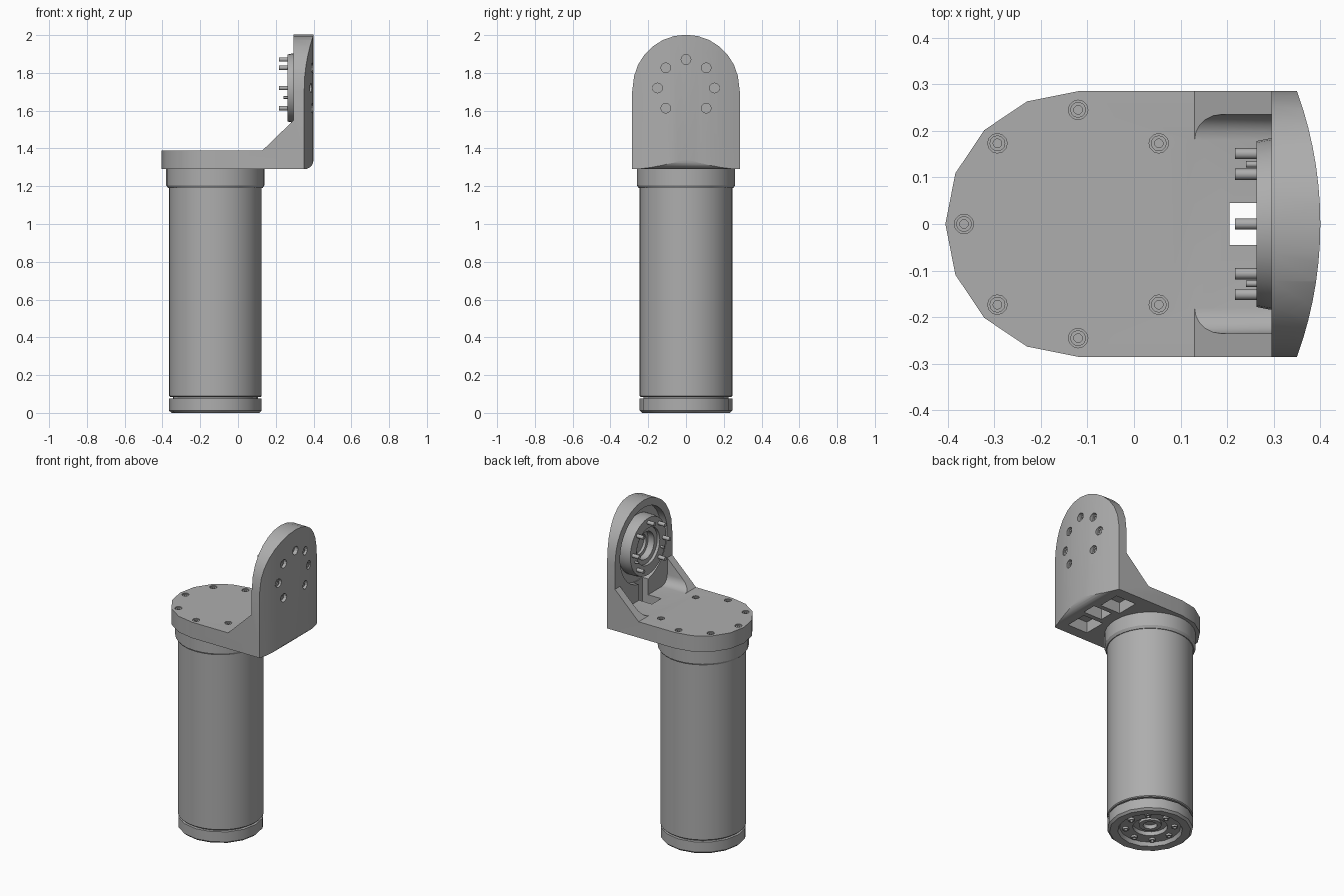
import bpy, bmesh
from math import sin, cos, pi, radians, asin
from mathutils import Matrix

if "Cube" in bpy.data.objects:
    bpy.data.objects.remove(bpy.data.objects["Cube"])

grey = bpy.data.materials.new("machined grey")
grey.use_nodes = True
COLOUR = (0.42, 0.42, 0.42, 1)
grey.diffuse_color = COLOUR
grey.node_tree.nodes["Principled BSDF"].inputs["Base Color"].default_value = COLOUR

AXIS_X = -0.12      # motor axis
HUB_Z = 1.72        # output hub height
HALF_W = 0.285      # bracket half width


def finish(name, bm):
    bmesh.ops.remove_doubles(bm, verts=bm.verts, dist=1e-5)
    bmesh.ops.recalc_face_normals(bm, faces=bm.faces)
    mesh = bpy.data.meshes.new(name)
    bm.to_mesh(mesh)
    bm.free()
    mesh.materials.append(grey)
    ob = bpy.data.objects.new(name, mesh)
    bpy.context.collection.objects.link(ob)
    return ob


def prism(name, pts, axis, lo, hi):
    """Extrude a 2D outline along an axis."""
    place = {"X": lambda u, v, w: (w, u, v),
             "Y": lambda u, v, w: (u, w, v),
             "Z": lambda u, v, w: (u, v, w)}[axis]
    bm = bmesh.new()
    a = [bm.verts.new(place(u, v, lo)) for u, v in pts]
    b = [bm.verts.new(place(u, v, hi)) for u, v in pts]
    bm.faces.new(a)
    bm.faces.new(b)
    for i in range(len(pts)):
        j = (i + 1) % len(pts)
        bm.faces.new((a[i], a[j], b[j], b[i]))
    return finish(name, bm)


def arc(cx, cy, r, start, end, n):
    return [(cx + r * cos(radians(start + (end - start) * i / n)),
             cy + r * sin(radians(start + (end - start) * i / n))) for i in range(n + 1)]


def disc(cx, cy, r, n):
    return arc(cx, cy, r, 0, 360, n)[:-1]


def rect(u0, u1, v0, v1):
    return [(u0, v0), (u1, v0), (u1, v1), (u0, v1)]


def lathe(name, profile, sides, matrix):
    """Revolve an (r, height) profile about z, then place it."""
    bm = bmesh.new()
    rings = [[bm.verts.new((r * cos(2 * pi * i / sides), r * sin(2 * pi * i / sides), h))
              for i in range(sides)] for r, h in profile]
    for a, b in zip(rings, rings[1:]):
        for i in range(sides):
            j = (i + 1) % sides
            bm.faces.new((a[i], a[j], b[j], b[i]))
    bmesh.ops.transform(bm, matrix=matrix, verts=bm.verts)
    bmesh.ops.dissolve_degenerate(bm, dist=1e-5, edges=bm.edges)
    return finish(name, bm)


def boolean(ob, cutter, op="DIFFERENCE"):
    mod = ob.modifiers.new("cut", "BOOLEAN")
    mod.operation, mod.object, mod.solver = op, cutter, "EXACT"
    bpy.context.view_layer.objects.active = ob
    bpy.ops.object.modifier_apply(modifier=mod.name)
    bpy.data.objects.remove(cutter)


def smooth(ob, angle=30):
    bpy.ops.object.select_all(action="DESELECT")
    ob.select_set(True)
    bpy.context.view_layer.objects.active = ob
    bpy.ops.object.shade_smooth_by_angle(angle=radians(angle))


def bolt(name, r, length, matrix):
    """Round socket-head bolt, head facing local +z at height zero."""
    ob = lathe(name, [(0, -length), (r, -length), (r, 0), (r * .55, 0),
                      (r * .55, -.015), (0, -.015)], 12, matrix)
    smooth(ob, 35)


upright = Matrix.Translation((AXIS_X, 0, 0))
along_x = Matrix.Rotation(pi / 2, 4, "Y")
BOLT_ANGLES = [-45, 0, 45, 90, 135, 180, 225]

# Motor tube, collar and end cap
smooth(lathe("motor_tube", [(0, .085), (.24, .085), (.245, .09), (.245, 1.22), (0, 1.22)],
             48, upright))
smooth(lathe("collar", [(0, 1.19), (.25, 1.19), (.26, 1.205), (.26, 1.295), (0, 1.295)],
             32, upright))
smooth(lathe("cap_neck", [(0, .06), (.225, .06), (.225, .1), (0, .1)], 32, upright))
smooth(lathe("end_cap", [(0, .06), (.04, .06), (.04, .035), (.065, .035), (.065, .05),
                         (.1, .05), (.1, .025), (.175, .025), (.185, .002), (.232, 0),
                         (.245, .012), (.245, .075), (0, .075)], 16, upright))
for i in range(8):
    a = pi / 4 * i
    m = Matrix.Translation((AXIS_X + .14 * cos(a), .14 * sin(a), .012))
    bolt("cap_bolt", .018, .03, m @ Matrix.Rotation(pi, 4, "X"))

# Bracket: side profile trimmed by the plan outline and the arched elevation
side = [(-.5, 1.29)] + arc(.35, 1.34, .05, -90, 0, 5)
side += [(.4, 2.1), (.295, 2.1), (.295, 1.55), (.13, 1.39), (-.5, 1.39)]
bracket = prism("bracket", side, "Y", -.4, .4)
R = .837
half = math_angle = asin(HALF_W / R) * 180 / pi
plan = arc(AXIS_X, 0, HALF_W, 90, 270, 8) + arc(.4 - R, 0, R, -half, half, 14)
boolean(bracket, prism("plan_cutter", plan, "Z", 1, 2.3), "INTERSECT")
arch = [(-HALF_W, 1.2), (HALF_W, 1.2)] + arc(0, HUB_Z, HALF_W - .003, 0, 180, 14)
arch[2], arch[-1] = (HALF_W, HUB_Z - .02), (-HALF_W, HUB_Z - .02)
boolean(bracket, prism("arch_cutter", arch, "X", -1, 1), "INTERSECT")

# Pocket between the two gussets, with filleted floor edges
pocket = arc(-.18, 1.445, .055, 180, 270, 5) + arc(.18, 1.445, .055, 270, 360, 5)
pocket += [(.235, 1.7), (-.235, 1.7)]
boolean(bracket, prism("pocket_cutter", pocket, "X", .05, .295), "DIFFERENCE")

# Hub recess, cable slot and underside pockets
boolean(bracket, prism("recess_cutter", disc(0, HUB_Z, .235, 32), "X", .2, .34))
boolean(bracket, prism("slot_cutter", rect(-.045, .045, 1.2, 1.6), "X", .205, .335))
for s in (-1, 1):
    ys = sorted((s * .075, s * .215))
    boolean(bracket, prism("under_cutter", rect(.17, .31, *ys), "Z", 1.2, 1.36))

# Bolt seats on the base plate and on the outer face
for deg in BOLT_ANGLES:
    a = radians(deg)
    if deg == 0:
        continue
    x, y = AXIS_X + .245 * cos(a), .245 * sin(a)
    boolean(bracket, prism("seat_cutter", disc(x, y, .021, 12), "Z", 1.36, 1.45))
    bolt("base_bolt", .017, .03, Matrix.Translation((x, y, 1.386)))
a = radians(270)
boolean(bracket, prism("seat_cutter", disc(AXIS_X, -.245, .021, 12), "Z", 1.36, 1.45))
bolt("base_bolt", .017, .03, Matrix.Translation((AXIS_X, -.245, 1.386)))
for deg in BOLT_ANGLES:
    y, z = .151 * cos(radians(deg)), HUB_Z + .151 * sin(radians(deg))
    boolean(bracket, prism("seat_cutter", disc(y, z, .026, 12), "X", .365, .5))
    bolt("hub_bolt", .021, .03, Matrix.Translation((.378, y, z)) @ along_x)
    smooth(prism("hub_screw_end", disc(y, z, .012, 10), "X", .217, .3), 40)
smooth(bracket, 25)

# Output hub ring with stepped bore
hub = lathe("output_hub", [(.065, -.08), (.18, -.08), (.184, -.035), (.184, 0), (.178, .03),
                           (.115, .03), (.115, .012), (.085, .012), (.085, -.03),
                           (.065, -.03), (.065, -.08)], 32,
            Matrix.Translation((.293, 0, HUB_Z)) @ Matrix.Rotation(-pi / 2, 4, "Y"))
smooth(hub)
for s in (-1, 1):
    smooth(prism("dowel_pin", disc(s * .128, HUB_Z - .05, .007, 8), "X", .24, .3), 50)
